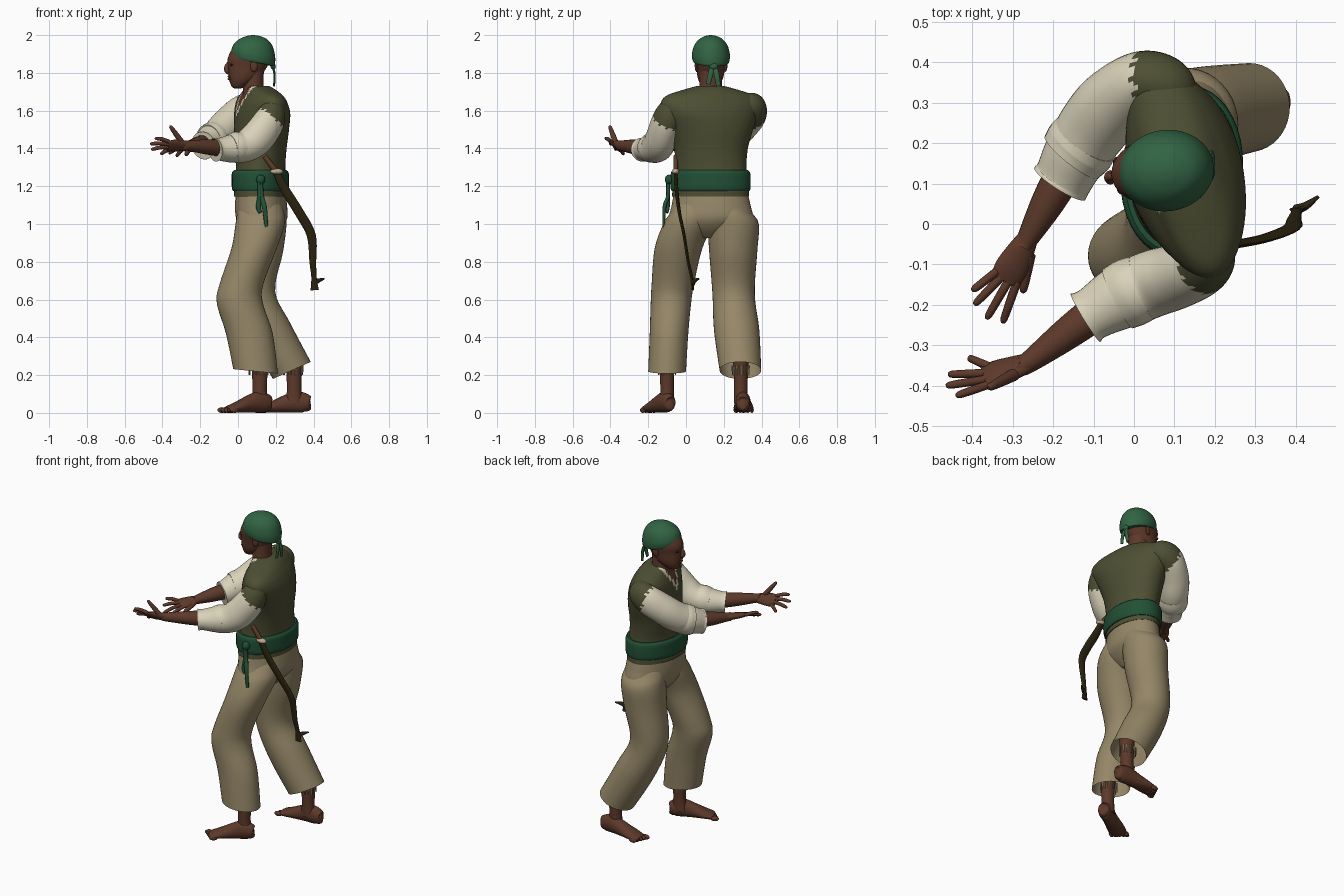
import bpy, bmesh, math
from mathutils import Vector, Matrix

def material(name, r, g, b):
    m = bpy.data.materials.new(name)
    m.diffuse_color = (r, g, b, 1)
    return m

SKIN = material("brown skin", 0.110, 0.041, 0.023)
VEST = material("olive vest", 0.075, 0.078, 0.033)
CREAM = material("cream linen", 0.70, 0.65, 0.49)
PANTS = material("tan trousers", 0.300, 0.240, 0.137)
SCARF = material("green scarf", 0.031, 0.125, 0.056)
SASH = material("dark green sash", 0.016, 0.080, 0.036)
DARK = material("dark leather", 0.026, 0.018, 0.005)
WOOD = material("hilt wood", 0.110, 0.048, 0.022)
BONE = material("pale guard", 0.50, 0.40, 0.28)

def smooth_points(pts, n):
    """Catmull-Rom resampling of tuples of any length."""
    out = []
    for i in range(len(pts) - 1):
        p0, p1, p2 = pts[max(i - 1, 0)], pts[i], pts[i + 1]
        p3 = pts[min(i + 2, len(pts) - 1)]
        for k in range(n):
            t = k / n
            out.append([0.5 * (2 * b + (c - a) * t + (2 * a - 5 * b + 4 * c - d) * t * t
                               + (3 * b - a - 3 * c + d) * t ** 3)
                        for a, b, c, d in zip(p0, p1, p2, p3)])
    out.append(list(pts[-1]))
    return out

def finish(name, bm, mats):
    bmesh.ops.recalc_face_normals(bm, faces=bm.faces)
    me = bpy.data.meshes.new(name)
    bm.to_mesh(me)
    bm.free()
    for m in mats:
        me.materials.append(m)
    ob = bpy.data.objects.new(name, me)
    bpy.context.collection.objects.link(ob)
    return ob

def skin_rings(name, rings, mats, caps):
    bm = bmesh.new()
    vs = [[bm.verts.new(p) for p in r] for r in rings]
    s = len(vs[0])
    for a, b in zip(vs, vs[1:]):
        for j in range(s):
            bm.faces.new((a[j], a[(j + 1) % s], b[(j + 1) % s], b[j]))
    for use, ring in zip(caps, (vs[0], vs[-1])):
        if use:
            bm.faces.new(ring)
    return finish(name, bm, mats)

def body(name, secs, mats, caps=(1, 1), seg=40, n=5):
    """Stack of level ellipses: x, y, z, half depth, half width, turn, slope."""
    rings = []
    for x, y, z, d, w, ang, sl in smooth_points([tuple(s) + (0,) * (7 - len(s)) for s in secs], n):
        c, s = math.cos(math.radians(ang)), math.sin(math.radians(ang))
        ring = []
        for j in range(seg):
            t = 2 * math.pi * j / seg
            u, v = d * math.cos(t), w * math.sin(t)
            ring.append((x + u * c - v * s, y + u * s + v * c, z + sl * u))
        rings.append(ring)
    return skin_rings(name, rings, mats, caps)

def tube(name, pts, mats, up=(0, 0, 1), caps=(1, 1), seg=20, n=5):
    """Tube along a path: x, y, z, half width sideways, half width along up."""
    ps = smooth_points(pts, n)
    rings = []
    for i, p in enumerate(ps):
        t = Vector(ps[min(i + 1, len(ps) - 1)][:3]) - Vector(ps[max(i - 1, 0)][:3])
        side = t.cross(Vector(up)).normalized()
        top = side.cross(t).normalized()
        rings.append([Vector(p[:3]) + side * p[3] * math.cos(a) + top * p[4] * math.sin(a)
                      for a in (2 * math.pi * j / seg for j in range(seg))])
    return skin_rings(name, rings, mats if isinstance(mats, list) else [mats], caps)

def blob(name, pos, size, mat, turn=0):
    bm = bmesh.new()
    bmesh.ops.create_uvsphere(bm, u_segments=16, v_segments=10, radius=1, matrix=Matrix.Translation(pos)
                              @ Matrix.Rotation(math.radians(turn), 4, 'Z') @ Matrix.Diagonal((*size, 1)))
    return finish(name, bm, [mat])

# torso: vest with a V neck showing shirt edge and chest
vest = body("vest", [(.118, .13, 1.145, .138, .205, -8), (.118, .13, 1.22, .135, .2, -8),
                     (.12, .13, 1.30, .13, .19, -4), (.12, .133, 1.40, .137, .195, 4),
                     (.125, .135, 1.50, .142, .222, 10), (.128, .13, 1.58, .138, .255, 15),
                     (.125, .13, 1.64, .12, .272, 16), (.122, .13, 1.68, .098, .24, 16),
                     (.115, .13, 1.71, .08, .15, 14), (.105, .13, 1.73, .06, .075, 12)],
            [VEST, CREAM, SKIN], seg=72, n=8)
for f in vest.data.polygons:
    c = f.center - Vector((.12, .13, 0))
    a = math.radians(14)
    front, side = c.x * math.cos(a) + c.y * math.sin(a), abs(c.y * math.cos(a) - c.x * math.sin(a))
    v = min((c.z - 1.56) * 0.6, .08)
    if front < -.04 and side < v:
        f.material_index = 2 if side < v - .022 else 1

# sash, knot and hanging ends
body("sash", [(.118, .13, 1.175, .142, .207, -8), (.118, .13, 1.19, .149, .213, -8),
              (.118, .13, 1.23, .15, .214, -8), (.118, .13, 1.27, .149, .211, -8),
              (.118, .13, 1.285, .138, .2, -8)], [SASH])
blob("sash_knot", (.12, -.09, 1.235), (.024, .022, .026), SASH)
for x0, x1, y1, z1 in ((.122, .15, -.118, .985), (.112, .118, -.1, 1.06)):
    tube("sash_end", [(x0, -.095, 1.23, .01, .01), (x0 + .003, -.095, 1.15, .01, .012),
                      (x1 - .01, y1 + .004, 1.09, .01, .013), (x1, y1, z1, .006, .009)], SASH, up=(1, 0, 0))

# trousers
body("trouser_seat", [(.118, .13, 1.20, .125, .19, -8), (.122, .133, 1.10, .136, .21, -8),
                      (.125, .133, 1.03, .134, .222, -6), (.12, .132, .975, .108, .17, -3),
                      (.115, .13, .925, .06, .07)], [PANTS])
body("left_trouser_leg", [(.118, .055, 1.14, .095, .085), (.12, .035, 1.07, .122, .11), (.117, .012, 1.0, .13, .132),
                          (.085, -.04, .87, .12, .126), (.018, -.07, .68, .116, .112), (.01, -.08, .58, .122, .107),
                          (.06, -.09, .42, .124, .102), (.093, -.1, .22, .118, .1, 0, -.1)], [PANTS], caps=(1, 0))
body("right_trouser_leg", [(.13, .215, 1.14, .095, .085), (.13, .23, 1.07, .122, .11), (.127, .25, 1.0, .13, .135),
                           (.113, .25, .85, .125, .127), (.085, .252, .63, .112, .112, 0, .12),
                           (.165, .268, .44, .11, .12, 0, .35), (.285, .288, .225, .1, .11, 0, .45)],
     [PANTS], caps=(1, 0))
# ragged threads under the hems
for name, x, y in (("left", .108, -.1), ("right", .292, .29)):
    for k in range(14):
        a = 2 * math.pi * k / 14
        px, py = x + .05 * math.cos(a), y + .045 * math.sin(a)
        tube(name + "_hem_thread", [(px, py, .25, .005, .005), (px, py, .20, .003, .003)], PANTS, up=(1, 0, 0), seg=5, n=1)

# bare feet: ankle, foot and toes
def foot(side, heel, toe, ankle, flip):
    h, t = Vector(heel), Vector(toe)
    d = t - h
    ax, ay = ankle
    body(side + "_ankle", [(ax, ay, .34, .05, .045), (ax, ay, .22, .042, .038), (ax, ay, .12, .038, .036),
                           (ax, ay, .05, .048, .036)], [SKIN], seg=24)
    prof = [(0, .045, .012, .02), (.03, .045, .03, .038), (.1, .052, .037, .05), (.25, .058, .04, .056),
            (.45, .047, .043, .046), (.7, .03, .052, .029), (.86, .02, .05, .02), (.92, .016, .04, .014)]
    tube(side + "_foot", [(h.x + d.x * k, h.y + d.y * k, z, a, b) for k, z, a, b in prof], SKIN)
    across = Vector((-d.y, d.x)).normalized() * flip
    ang = math.degrees(math.atan2(d.y, d.x))
    for i in range(5):
        c = h + d * (.95 - .03 * i) + across * (.04 - .021 * i)
        blob(side + "_toe", (c.x, c.y, .015), (.025, .014 if i == 0 else .01, .015), SKIN, ang)

foot("left", (.172, -.08), (-.08, -.212), (.115, -.1), -1)
foot("right", (.385, .3), (.085, .306), (.297, .29), 1)

# sleeves, with the vest's ragged shoulder caps on their upper ends
sleeves = (
    ("right_sleeve", [(.13, .31, 1.61, .04, .045), (.085, .34, 1.615, .07, .08), (.02, .352, 1.592, .076, .088),
                      (-.05, .3, 1.53, .088, .09), (-.1, .24, 1.475, .088, .09), (-.145, .17, 1.44, .08, .083),
                      (-.172, .118, 1.42, .073, .074), (-.183, .1, 1.415, .075, .075)],
     (.035, .35, 1.6), (-.9, -.15, -.3), .012),
    ("left_sleeve", [(.195, -.045, 1.635, .04, .045), (.185, -.075, 1.6, .066, .072), (.162, -.103, 1.54, .077, .085),
                     (.105, -.13, 1.46, .08, .09), (.045, -.148, 1.415, .083, .085), (-.03, -.18, 1.4, .08, .076),
                     (-.1, -.22, 1.395, .066, .06), (-.12, -.232, 1.393, .07, .063)],
     (.2, -.09, 1.59), (-.6, -.25, -.76), .045))
for name, pts, origin, axis, limit in sleeves:
    ob = tube(name, pts, [CREAM, VEST], seg=36, n=9)
    for f in ob.data.polygons:
        jag = .007 * math.sin(f.index * 2.1)
        if (f.center - Vector(origin)).dot(Vector(axis)) < limit + jag:
            f.material_index = 1
# loose cloth folds near the elbows
tube("right_sleeve_fold", [(-.155, .165, 1.44, .084, .087), (-.135, .19, 1.447, .09, .092),
                           (-.115, .215, 1.46, .086, .089)], CREAM, seg=28)
tube("left_sleeve_fold", [(-.04, -.185, 1.4, .082, .074), (-.01, -.17, 1.405, .086, .083),
                          (.02, -.158, 1.41, .083, .08)], CREAM, seg=28)

# forearms and hands
def hand(side, elbow, wrist, knuckle, spread, tips, thumb):
    e, w, k, s = map(Vector, (elbow, wrist, knuckle, spread))
    m = e.lerp(w, .5)
    tube(side + "_forearm", [(*e, .048, .048), (*m, .041, .041), (*w, .026, .027), (*w.lerp(k, .2), .022, .027)], SKIN)
    tube(side + "_palm", [(*w.lerp(k, -.1), .022, .025), (*w.lerp(k, .35), .02, .036), (*w.lerp(k, .8), .017, .042),
                          (*w.lerp(k, 1.12), .01, .036)], SKIN, up=s)
    for i, tip in enumerate(tips):
        b, t = k + s * (.75 - .5 * i), Vector(tip)
        mid = b.lerp(t, .5) + Vector((0, 0, .004))
        tube(side + "_finger", [(*b, .011, .011), (*mid, .0105, .0105), (*b.lerp(t, .9), .009, .009),
                                (*t, .004, .004)], SKIN, up=s, seg=10, n=3)
    b, t = w.lerp(k, .3) + s * .6, Vector(thumb)
    tube(side + "_thumb", [(*b, .016, .016), (*b.lerp(t, .5), .0135, .0135), (*b.lerp(t, .9), .01, .01),
                           (*t, .004, .004)], SKIN, up=(0, 1, .3), seg=10, n=3)

hand("left", (-.05, -.185, 1.4), (-.265, -.345, 1.415), (-.36, -.376, 1.415), (-.005, -.03, .027),
     [(-.44, -.425, 1.455), (-.465, -.40, 1.425), (-.46, -.372, 1.395), (-.41, -.33, 1.37)], (-.36, -.405, 1.52))
hand("right", (-.165, .14, 1.43), (-.265, -.04, 1.41), (-.315, -.13, 1.405), (.035, -.015, -.01),
     [(-.325, -.245, 1.36), (-.365, -.235, 1.375), (-.395, -.2, 1.4), (-.4, -.165, 1.43)], (-.275, -.17, 1.365))

# head, neck and face
body("neck", [(.09, .13, 1.66, .065, .075), (.08, .131, 1.73, .055, .06), (.078, .132, 1.82, .06, .06)], [SKIN])
body("head", [(-.002, .125, 1.718, .018, .02, 8), (.005, .126, 1.73, .04, .042, 8), (.03, .129, 1.77, .078, .066, 8),
              (.05, .131, 1.83, .103, .076, 8), (.058, .132, 1.88, .112, .083, 8), (.07, .132, 1.94, .09, .07, 8),
              (.075, .132, 1.97, .03, .03, 8)], [SKIN])
tube("nose", [(-.046, .117, 1.858, .008, .008), (-.058, .116, 1.832, .011, .014), (-.059, .115, 1.812, .018, .013),
              (-.045, .117, 1.798, .012, .01)], SKIN, up=(1, 0, 0), seg=12)
for z in (1.782, 1.768):
    blob("lip", (-.041, .119, z), (.014, .024, .008), SKIN, 8)
for s in (-1, 1):
    blob("ear", (.076 - .008 * s, .132 + .076 * s, 1.838), (.02, .01, .033), SKIN, 8 + 12 * s)
    blob("eye", (-.039 - .005 * s, .119 + .034 * s, 1.843), (.008, .013, .006), DARK, 8 - 15 * s)

# head scarf with knot and tails
body("head_scarf", [(.08, .132, 1.855, .11, .092, 8, -.18), (.08, .132, 1.868, .116, .098, 8, -.18),
                    (.08, .132, 1.9, .117, .1, 8, -.12), (.08, .132, 1.945, .104, .088, 8, -.05),
                    (.08, .132, 1.978, .074, .062, 8), (.08, .132, 1.995, .035, .03, 8), (.08, .132, 2.0, .004, .004, 8)],
     [SCARF])
blob("scarf_knot", (.186, .147, 1.835), (.014, .022, .018), SCARF)
for y0, y1, z1 in ((.14, .118, 1.74), (.152, .172, 1.73)):
    tube("scarf_tail", [(.184, y0, 1.835, .012, .006), (.194, (y0 + y1) / 2, 1.79, .014, .006),
                        (.191, y1, z1, .012, .005)], SCARF, up=(1, 0, 0), seg=10)

# sword in its crooked scabbard
AX = (1, 0, 0)
tube("sword_hilt", [(.14, -.055, 1.36, .011, .013), (.17, -.055, 1.32, .012, .014), (.205, -.055, 1.275, .012, .014)], WOOD, up=AX)
blob("sword_guard", (.205, -.056, 1.278), (.034, .02, .016), BONE)
tube("scabbard", [(.205, -.055, 1.27, .01, .018), (.25, -.05, 1.18, .01, .024), (.325, -.035, 1.06, .009, .025),
                  (.388, -.01, .94, .008, .024), (.396, .012, .8, .008, .018), (.402, .03, .72, .008, .014),
                  (.406, .036, .65, .006, .022)], DARK, up=AX, seg=12)
tube("scabbard_tip", [(.4, .036, .685, .012, .014), (.425, .045, .7, .01, .012), (.456, .068, .71, .004, .004)], DARK, seg=10)

bpy.ops.object.select_all(action='SELECT')
bpy.context.view_layer.objects.active = vest
bpy.ops.object.shade_smooth_by_angle(angle=math.radians(40))
